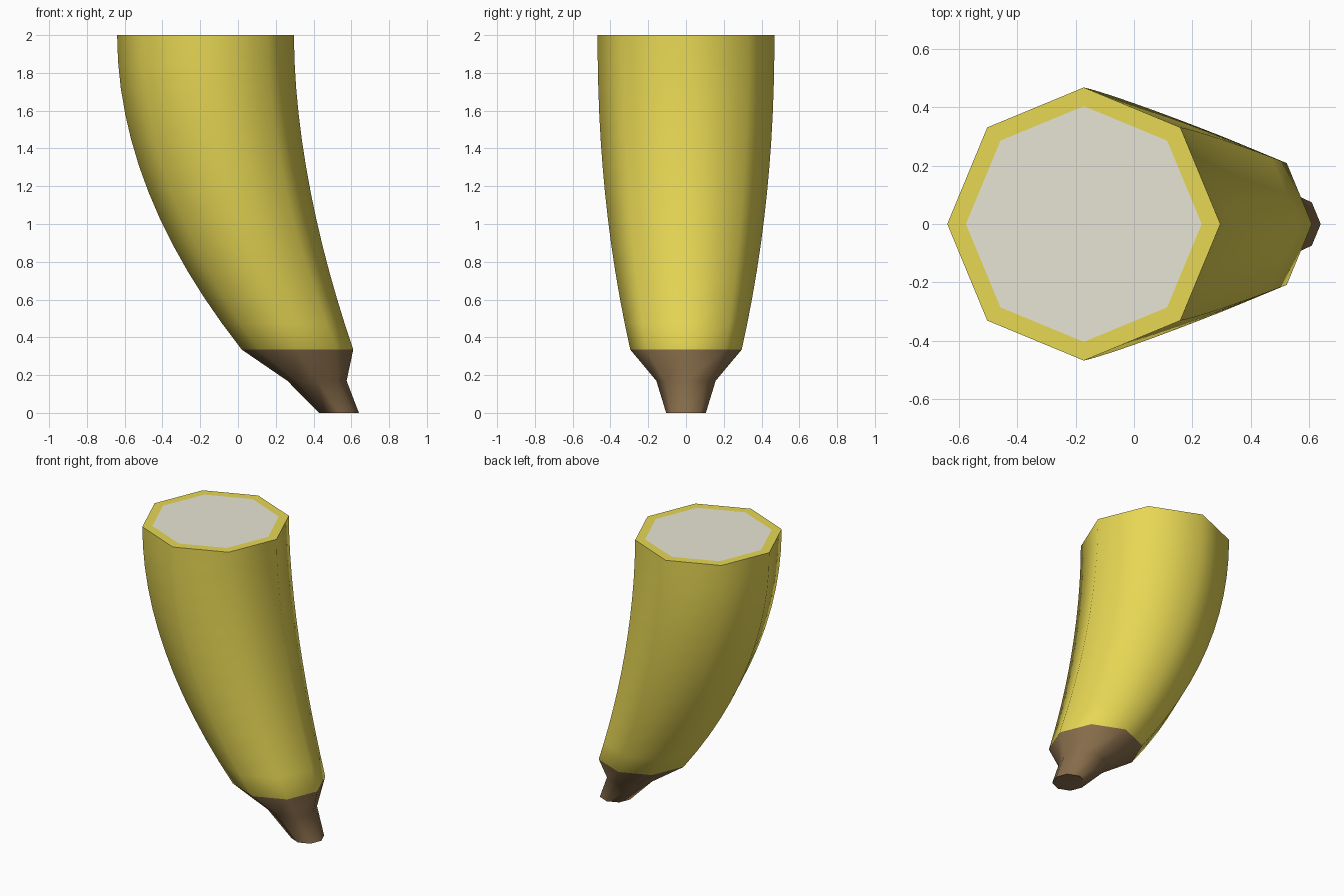
import bpy, bmesh, math

if "Cube" in bpy.data.objects:
    bpy.data.objects.remove(bpy.data.objects["Cube"])

SIDES = 8


def material(name, rgb):
    # sRGB 0-255 to linear
    lin = [(c / 255 / 12.92) if c <= 10 else ((c / 255 + 0.055) / 1.055) ** 2.4 for c in rgb]
    m = bpy.data.materials.new(name)
    m.diffuse_color = (*lin, 1)
    m.use_nodes = True
    m.node_tree.nodes["Principled BSDF"].inputs["Base Color"].default_value = m.diffuse_color
    return m


yellow = material("yellow peel", (231, 215, 84))
brown = material("brown stem", (134, 108, 74))
cream = material("pale flesh", (232, 230, 214))

# Rings as (centre x, z, radius): brown stem first, then the curving peel
rings = [(0.535, 0.0, 0.105), (0.418, 0.17, 0.157)]
STEPS = 12
for i in range(STEPS + 1):
    t = 1 - i / STEPS
    rings.append((-0.172 + 0.487 * t ** 1.93, 2 - 1.665 * t, 0.468 - 0.173 * t ** 2.15))
# Inner edge of the cut end
rings.append((-0.172, 2.0, 0.404))

bm = bmesh.new()
loops = []
for cx, z, r in rings:
    loops.append([bm.verts.new((cx + r * math.cos(math.tau * k / SIDES),
                                r * math.sin(math.tau * k / SIDES), z))
                  for k in range(SIDES)])

# Walls and cut rim
for j in range(len(loops) - 1):
    a, b = loops[j], loops[j + 1]
    for k in range(SIDES):
        n = (k + 1) % SIDES
        f = bm.faces.new((a[k], a[n], b[n], b[k]))
        f.material_index = 1 if j < 2 else 0

# Stem tip and flesh
bm.faces.new(loops[0][::-1]).material_index = 1
bm.faces.new(loops[-1]).material_index = 2

mesh = bpy.data.meshes.new("half_banana")
bm.to_mesh(mesh)
bm.free()
for m in (yellow, brown, cream):
    mesh.materials.append(m)
obj = bpy.data.objects.new("half_banana", mesh)
bpy.context.collection.objects.link(obj)

# Smooth round the peel, crisp at both ends
bpy.context.view_layer.objects.active = obj
obj.select_set(True)
bpy.ops.object.shade_smooth_by_angle(angle=math.radians(55))
